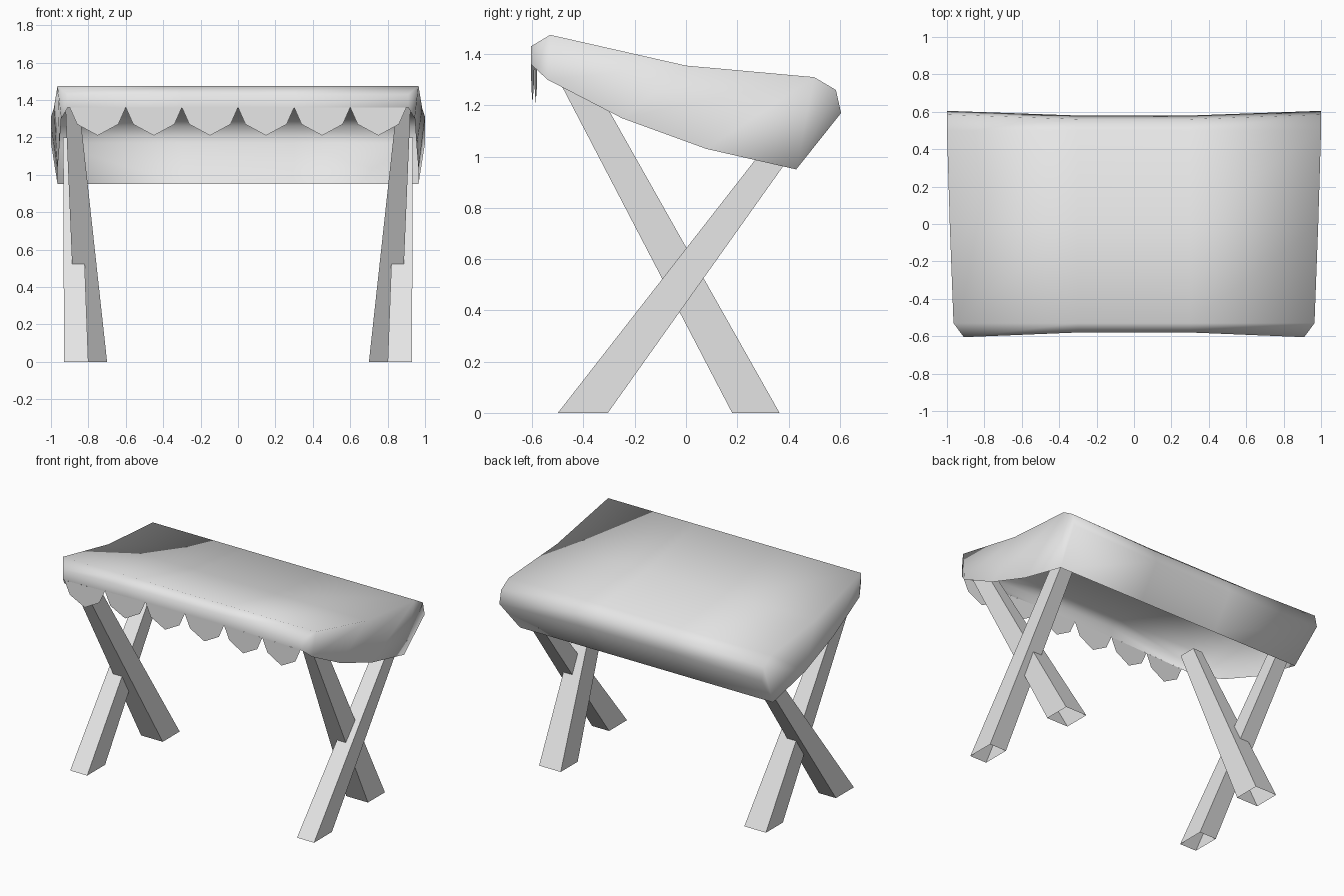
import bpy

cube = bpy.data.objects.get("Cube")
if cube:
    bpy.data.objects.remove(cube, do_unlink=True)

grey = bpy.data.materials.new("plain grey")
grey.use_nodes = True
grey.diffuse_color = (0.8, 0.8, 0.8, 1)
grey.node_tree.nodes["Principled BSDF"].inputs["Base Color"].default_value = (0.8, 0.8, 0.8, 1)


def make(name, verts, faces, smooth=False):
    mesh = bpy.data.meshes.new(name)
    mesh.from_pydata(verts, [], faces)
    mesh.materials.append(grey)
    for p in mesh.polygons:
        p.use_smooth = smooth
    obj = bpy.data.objects.new(name, mesh)
    bpy.context.collection.objects.link(obj)
    return obj


# Canopy: an open shell swept along a front-to-back profile (half width, y, z)
profile = [(.91, -.605, 1.36), (.91, -.605, 1.43), (.965, -.53, 1.475),
           (.985, 0, 1.355), (1, .5, 1.31), (1, .585, 1.26),
           (1, .605, 1.17), (.965, .43, .95)]
hem = [(.945, -.54, 1.30), (.955, -.25, 1.15), (.965, .08, 1.03)]
verts, faces = [], []
for w, y, z in profile:
    pull = 0.025 if abs(y) > 0.55 else 0
    inner = y - pull if y > 0 else y + pull
    verts += [(-w, y, z), (-.3, inner, z), (.3, inner, z), (w, y, z)]
for i in range(len(profile) - 1):
    for j in range(3):
        a = i * 4 + j
        faces.append((a, a + 1, a + 5, a + 4))

# Side panels between the roof edge and the sloping hem
for side, col in ((-1, 0), (1, 3)):
    base = len(verts)
    verts += [(side * x, y, z) for x, y, z in hem]
    p = [i * 4 + col for i in range(len(profile))]
    b = [base, base + 1, base + 2]
    panels = [(p[0], b[0], p[2], p[1]),
              (b[0], b[1], p[3], p[2]),
              (b[1], b[2], p[4], p[3]),
              (b[2], p[7], p[6], p[5], p[4])]
    faces += [f if side > 0 else f[::-1] for f in panels]
make("canopy", verts, faces, smooth=True)

# Scalloped valance along the front edge
verts, faces = [], []
pitch = 0.3
for k in range(6):
    x0 = -0.9 + k * pitch
    start = len(verts)
    for dx, z in ((0, 1.36), (.04, 1.27), (.15, 1.21), (.26, 1.27), (.3, 1.36)):
        x = x0 + dx
        y = -0.58 - 0.025 * min(1, max(0, (abs(x) - .3) / .6))
        verts.append((x, y, z))
    faces.append(tuple(range(start, start + 5)))
make("valance", verts, faces)


# Crossed legs: tapered tubes, open at the foot
def leg(name, side, foot, top, height):
    verts = []
    for (x0, x1, y0, y1), z in ((foot, 0), (top, height)):
        verts += [(side * x0, y0, z), (side * x1, y0, z),
                  (side * x1, y1, z), (side * x0, y1, z)]
    faces = [(i, (i + 1) % 4, (i + 1) % 4 + 4, i + 4) for i in range(4)]
    faces.append((4, 5, 6, 7))
    if side < 0:
        faces = [f[::-1] for f in faces]
    make(name, verts, faces)


for side, label in ((-1, "right"), (1, "left")):
    leg(label + "_outer_leg", side, (.80, .93, -.50, -.305), (.845, .935, .436, .548), 1.2)
    leg(label + "_inner_leg", side, (.70, .865, .18, .365), (.855, .925, -.56, -.436), 1.42)
